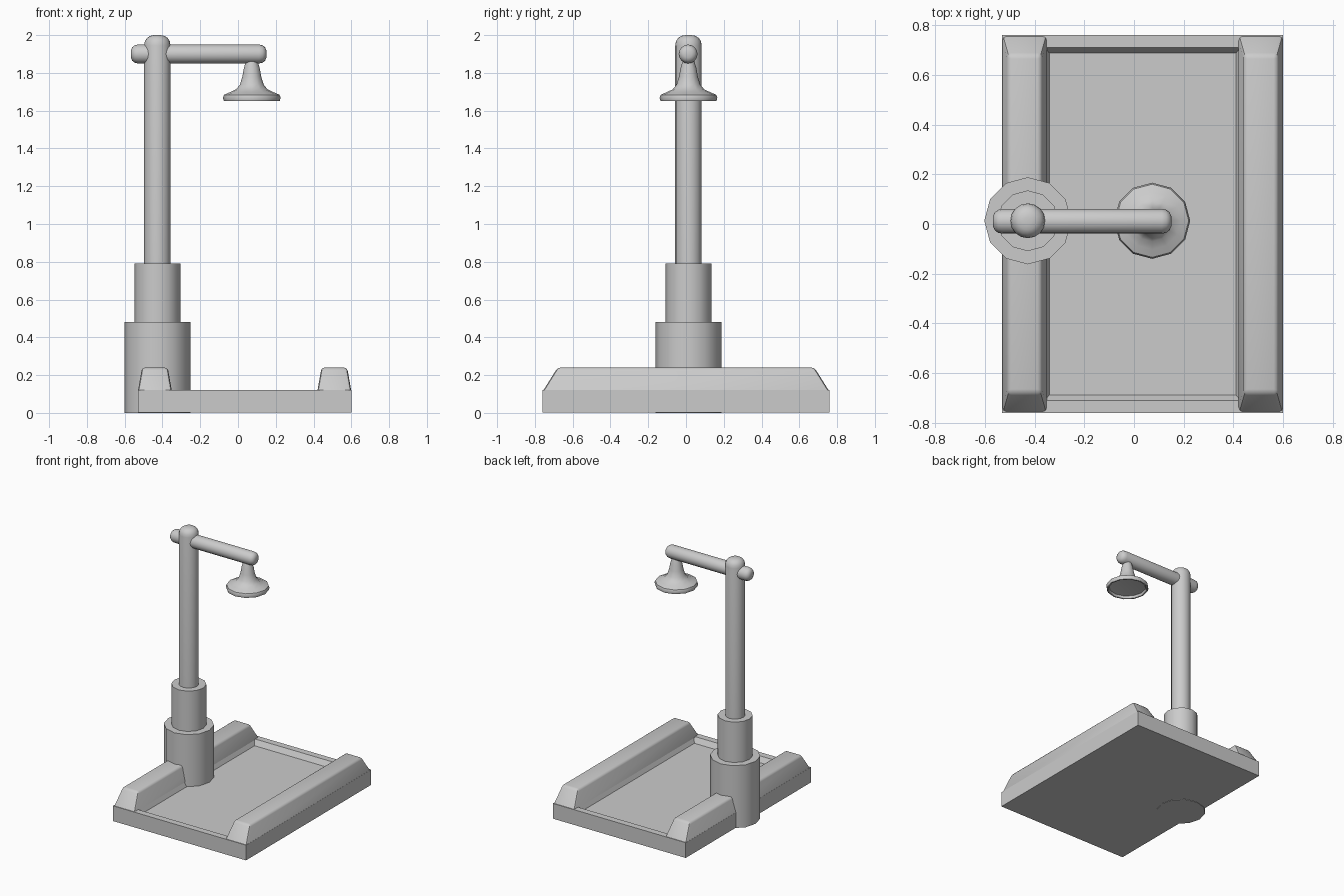
import bpy, bmesh
from math import pi, sin, cos, radians

if "Cube" in bpy.data.objects:
    bpy.data.objects.remove(bpy.data.objects["Cube"])


def finish(name, bm, smooth=True):
    bmesh.ops.recalc_face_normals(bm, faces=bm.faces)
    me = bpy.data.meshes.new(name)
    bm.to_mesh(me)
    bm.free()
    ob = bpy.data.objects.new(name, me)
    bpy.context.collection.objects.link(ob)
    bpy.ops.object.select_all(action='DESELECT')
    ob.select_set(True)
    bpy.context.view_layer.objects.active = ob
    if smooth:
        bpy.ops.object.shade_smooth_by_angle(angle=radians(40))
    return ob


def lathe(name, profile, loc, sides=12, along_x=False):
    """Revolve (radius, height) points and cap both ends."""
    bm = bmesh.new()
    rings = []
    for r, h in profile:
        ring = []
        for i in range(sides):
            a = 2 * pi * i / sides
            u, v = r * cos(a), r * sin(a)
            ring.append(bm.verts.new((h, u, v) if along_x else (u, v, h)))
        rings.append(ring)
    for a, b in zip(rings, rings[1:]):
        for i in range(sides):
            j = (i + 1) % sides
            bm.faces.new((a[i], a[j], b[j], b[i]))
    bm.faces.new(rings[0])
    bm.faces.new(rings[-1])
    ob = finish(name, bm)
    ob.location = loc
    return ob


def rect(bm, x0, x1, y, z):
    return [bm.verts.new(p) for p in
            ((x0, -y, z), (x1, -y, z), (x1, y, z), (x0, y, z))]


def stacked_rects(name, levels, bevel=0):
    """Skin a chain of rectangles (x0, x1, half_y, z)."""
    bm = bmesh.new()
    rings = [rect(bm, *lv) for lv in levels]
    for a, b in zip(rings, rings[1:]):
        for i in range(4):
            j = (i + 1) % 4
            bm.faces.new((a[i], a[j], b[j], b[i]))
    bm.faces.new(rings[0])
    bm.faces.new(rings[-1])
    if bevel:
        zmin = levels[0][3]
        edges = [e for e in bm.edges if max(v.co.z for v in e.verts) > zmin + 0.01]
        bmesh.ops.bevel(bm, geom=edges, offset=bevel, segments=2,
                        profile=0.5, affect='EDGES')
    return finish(name, bm, smooth=bool(bevel))


# Base tray with a shallow sloped recess
stacked_rects("base_tray", [
    (-0.53, 0.60, 0.76, 0.003), (-0.53, 0.60, 0.76, 0.12),
    (-0.36, 0.43, 0.71, 0.12), (-0.34, 0.41, 0.687, 0.08)])

# Tapered side rails
for name, x in (("left_rail", -0.44), ("right_rail", 0.51)):
    stacked_rects(name, [(x - 0.09, x + 0.09, 0.758, 0.115),
                         (x - 0.068, x + 0.068, 0.68, 0.24)], bevel=0.016)

# Stepped column
CX, CY = -0.427, 0.013
lathe("column_foot", [(0.175, 0), (0.175, 0.48)], (CX, CY, 0))
lathe("column_collar", [(0.122, 0.40), (0.122, 0.79)], (CX, CY, 0))
lathe("pole", [(0.07, 0.70), (0.07, 1.945), (0.066, 1.967), (0.055, 1.985),
               (0.037, 1.996), (0.015, 2.0)], (CX, CY, 0), sides=16)

# Horizontal arm with rounded ends
R = 0.05
cap = [(0.02, 0), (0.036, 0.007), (0.046, 0.02), (R, 0.038)]
LEFT, RIGHT = -0.567, 0.15
arm = [(r, LEFT + d) for r, d in cap] + [(r, RIGHT - d) for r, d in reversed(cap)]
lathe("arm", arm, (0, 0.011, 1.9), sides=16, along_x=True)

# Flared lamp shade, hollow underneath
lathe("lamp_shade", [
    (0.10, 1.675), (0.132, 1.67), (0.138, 1.652), (0.148, 1.652), (0.153, 1.668),
    (0.147, 1.684), (0.115, 1.698), (0.083, 1.713), (0.063, 1.738),
    (0.050, 1.78), (0.042, 1.825), (0.030, 1.865), (0.025, 1.88)],
    (0.073, 0.013, 0))
